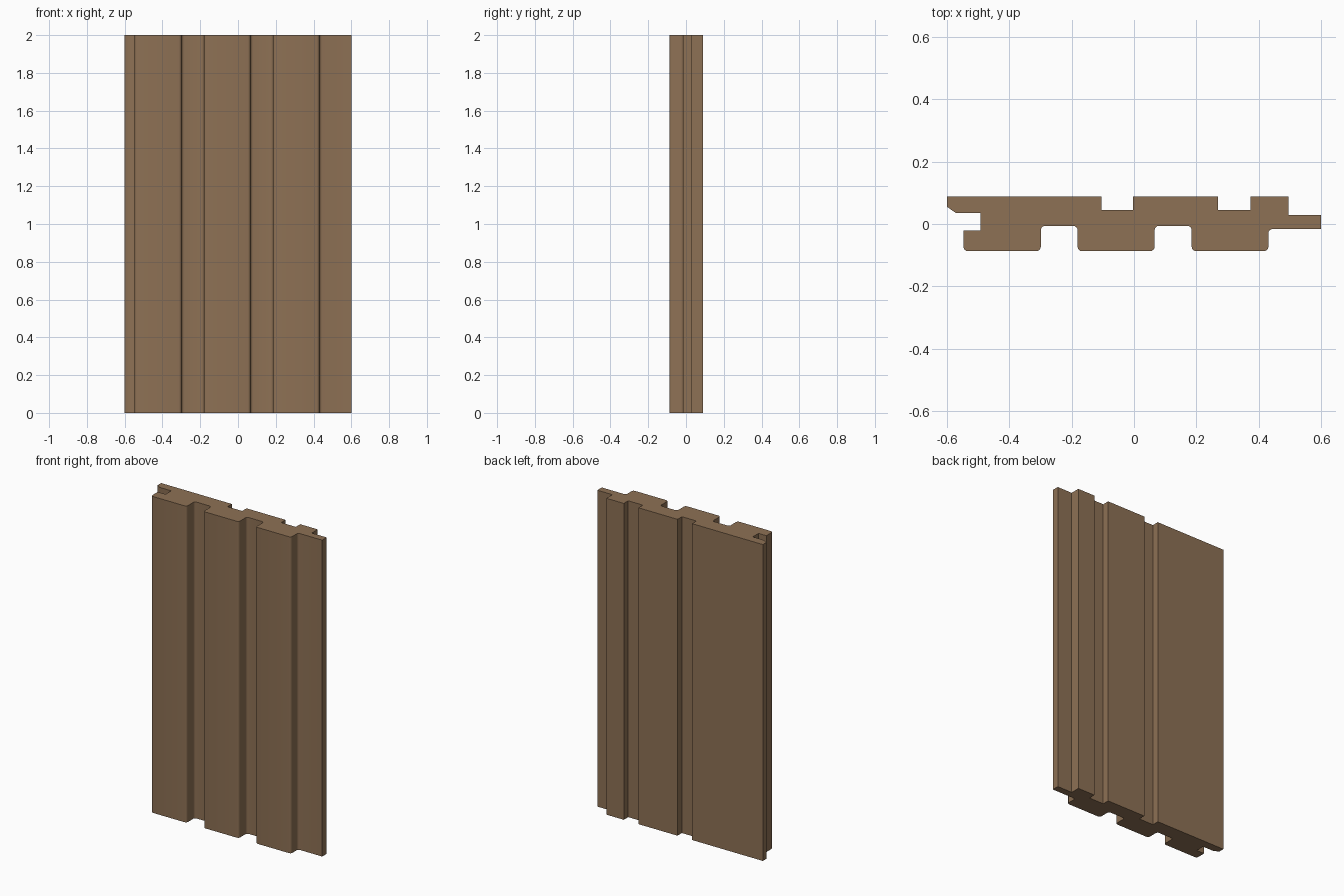
import bpy, bmesh, math
from mathutils import Vector

if "Cube" in bpy.data.objects:
    bpy.data.objects.remove(bpy.data.objects["Cube"])

HEIGHT = 2.0
R = 0.014      # rounding of the front ribs
STEPS = 4      # segments per rounded corner

# Cross-section, counter-clockwise: (x, y, corner radius)
profile = [(-0.6, 0.089, 0), (-0.6, 0.055, 0), (-0.572, 0.036, 0),
           (-0.492, 0.036, 0), (-0.492, -0.021, 0), (-0.547, -0.021, 0),
           (-0.547, -0.087, R)]
# Front grooves between the ribs
for left, right in ((-0.299, -0.181), (0.066, 0.185)):
    profile += [(left, -0.087, R), (left, -0.006, R),
                (right, -0.006, R), (right, -0.087, R)]
# Last rib and tongue
profile += [(0.431, -0.087, R), (0.431, -0.016, R), (0.6, -0.016, 0),
            (0.6, 0.029, 0), (0.495, 0.029, 0), (0.495, 0.089, 0)]
# Relief grooves on the back
for right, left in ((0.373, 0.27), (-0.003, -0.105)):
    profile += [(right, 0.089, 0), (right, 0.045, 0),
                (left, 0.045, 0), (left, 0.089, 0)]


def rounded(points):
    """Replace each right-angle corner that has a radius with an arc."""
    out = []
    for i, (x, y, r) in enumerate(points):
        p = Vector((x, y))
        if r == 0:
            out.append(p)
            continue
        a = (Vector(points[i - 1][:2]) - p).normalized()
        b = (Vector(points[(i + 1) % len(points)][:2]) - p).normalized()
        for s in range(STEPS + 1):
            t = s / STEPS * math.pi / 2
            out.append(p + a * r * (1 - math.sin(t)) + b * r * (1 - math.cos(t)))
    return out


# Extrude the section into the cladding board
bm = bmesh.new()
base = bm.faces.new([bm.verts.new((p.x, p.y, 0)) for p in rounded(profile)])
ext = bmesh.ops.extrude_face_region(bm, geom=[base], use_keep_orig=True)
top = [v for v in ext["geom"] if isinstance(v, bmesh.types.BMVert)]
bmesh.ops.translate(bm, verts=top, vec=(0, 0, HEIGHT))
bmesh.ops.recalc_face_normals(bm, faces=bm.faces)
mesh = bpy.data.meshes.new("cladding_board")
bm.to_mesh(mesh)
bm.free()

board = bpy.data.objects.new("cladding_board", mesh)
bpy.context.collection.objects.link(board)
wood = bpy.data.materials.new("brown wood")
wood.diffuse_color = (0.27, 0.165, 0.09, 1)
wood.use_nodes = True
wood.node_tree.nodes["Principled BSDF"].inputs["Base Color"].default_value = wood.diffuse_color
mesh.materials.append(wood)
bpy.context.view_layer.objects.active = board
board.select_set(True)
bpy.ops.object.shade_smooth_by_angle(angle=math.radians(35))
